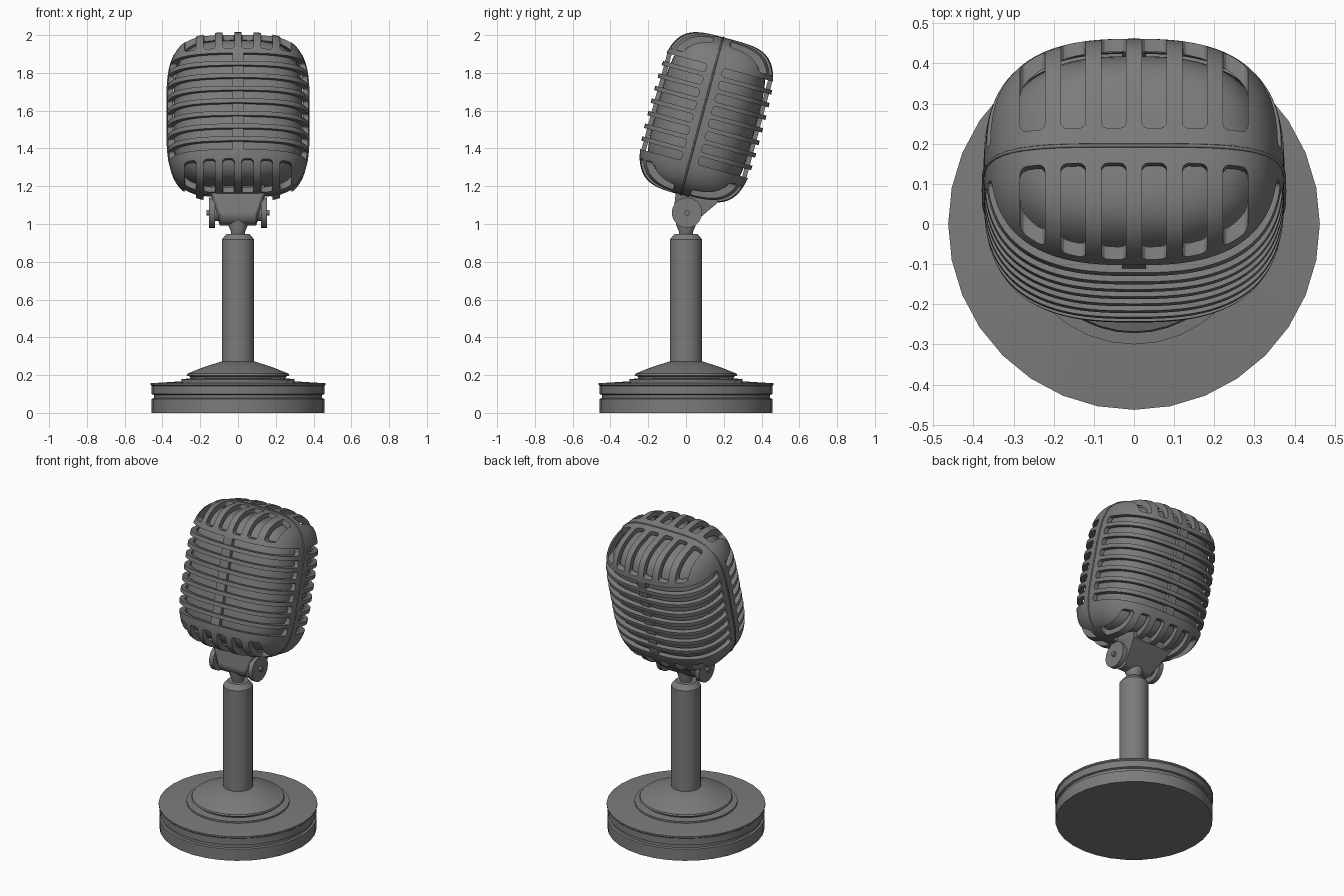
import bpy, bmesh, math
from mathutils import Matrix, Vector

default = bpy.data.objects.get("Cube")
if default:
    bpy.data.objects.remove(default, do_unlink=True)

grey = bpy.data.materials.new("satin_grey")
grey.use_nodes = True
COLOUR = (0.2, 0.2, 0.2, 1)
grey.diffuse_color = COLOUR
grey.node_tree.nodes["Principled BSDF"].inputs["Base Color"].default_value = COLOUR

# Frame of the tilted head
HEAD = Matrix.Translation((0, 0.108, 1.565)) @ Matrix.Rotation(math.radians(-15), 4, 'X')
HALF = Vector((0.375, 0.305, 0.432))
SEAM = -0.025


def finish(bm, name, matrix=None, angle=30):
    mesh = bpy.data.meshes.new(name)
    bm.to_mesh(mesh)
    bm.free()
    obj = bpy.data.objects.new(name, mesh)
    bpy.context.collection.objects.link(obj)
    obj.data.materials.append(grey)
    if matrix:
        obj.matrix_world = matrix
    smooth(obj, angle)
    return obj


def smooth(obj, angle=30):
    bpy.ops.object.select_all(action='DESELECT')
    obj.select_set(True)
    bpy.context.view_layer.objects.active = obj
    bpy.ops.object.shade_smooth_by_angle(angle=math.radians(angle))


def rounded_block(bm, half, cuts, flip=False):
    """Cube inflated to a soft, squarish capsule shape."""
    part = bmesh.new()
    bmesh.ops.create_cube(part, size=2)
    bmesh.ops.subdivide_edges(part, edges=part.edges[:], cuts=cuts, use_grid_fill=True)
    for v in part.verts:
        x, y, z = (abs(c) for c in v.co)
        flat = (x ** 2.7 + y ** 2.7) ** (1 / 2.7)
        v.co /= (flat ** 4 + z ** 4) ** 0.25
        v.co = Vector(a * b for a, b in zip(v.co, half))
    if flip:
        bmesh.ops.reverse_faces(part, faces=part.faces[:])
    temp = bpy.data.meshes.new("temp")
    part.to_mesh(temp)
    part.free()
    bm.from_mesh(temp)
    bpy.data.meshes.remove(temp)


def box(bm, low, high, bevel=0):
    low, high = Vector(low), Vector(high)
    size = high - low
    m = Matrix.Translation((low + high) / 2) @ Matrix.Diagonal((*size, 1))
    verts = bmesh.ops.create_cube(bm, size=1, matrix=m)["verts"]
    if bevel:
        edges = list({e for v in verts for e in v.link_edges})
        bmesh.ops.bevel(bm, geom=edges, offset=bevel, segments=3, profile=0.5, affect='EDGES')


def lathe(name, profile, steps=40):
    bm = bmesh.new()
    verts = [bm.verts.new((r, 0, z)) for r, z in profile]
    edges = [bm.edges.new(pair) for pair in zip(verts, verts[1:])]
    bmesh.ops.spin(bm, geom=verts + edges, axis=(0, 0, 1), cent=(0, 0, 0),
                   angle=math.tau, steps=steps, use_merge=False)
    bmesh.ops.remove_doubles(bm, verts=bm.verts[:], dist=0.0001)
    bmesh.ops.recalc_face_normals(bm, faces=bm.faces[:])
    return finish(bm, name)


def cross_cylinder(bm, x, y, z, radius, length, segments=32):
    m = Matrix.Translation((x, y, z)) @ Matrix.Rotation(math.pi / 2, 4, 'Y')
    bmesh.ops.create_cone(bm, cap_ends=True, segments=segments, radius1=radius,
                          radius2=radius, depth=length, matrix=m)


# Stand
lathe("base", [(0, 0), (0.458, 0), (0.458, 0.074), (0.446, 0.078), (0.446, 0.096),
               (0.458, 0.1), (0.458, 0.143), (0.463, 0.148), (0.463, 0.157),
               (0.3, 0.167), (0.3, 0.178), (0.265, 0.182), (0, 0.182)], 32)
lathe("base_cone", [(0, 0.18), (0.25, 0.18), (0.255, 0.192), (0.272, 0.198),
                    (0.268, 0.208), (0.18, 0.243), (0.088, 0.272), (0, 0.272)])
lathe("pole", [(0, 0.265), (0.086, 0.265), (0.086, 0.918), (0.06, 0.948), (0, 0.948)])
lathe("neck", [(0, 0.94), (0.036, 0.94), (0.036, 0.955), (0.052, 0.995), (0.052, 1.05), (0, 1.05)])

# Swivel bracket: a wedge from the pivot up to the head
bm = bmesh.new()
cross_cylinder(bm, 0, 0, 1.057, 0.066, 0.19)
for side in (-1, 1):
    for y, z in ((-0.05, 1.21), (-0.05, 1.16), (0.17, 1.15), (0.165, 1.11)):
        bm.verts.new((side * 0.14, y, z))
hull = bmesh.ops.convex_hull(bm, input=bm.verts[:])
extra = {g for key in ("geom_interior", "geom_unused") for g in hull[key]
         if isinstance(g, bmesh.types.BMVert)}
bmesh.ops.delete(bm, geom=list(extra), context='VERTS')
finish(bm, "swivel_bracket")

# Pivot discs and bolts
for side, label in ((1, "left"), (-1, "right")):
    bm = bmesh.new()
    cross_cylinder(bm, side * 0.138, 0.005, 1.06, 0.08, 0.03)
    cross_cylinder(bm, side * 0.11, 0.005, 1.06, 0.045, 0.04)
    finish(bm, label + "_pivot_disc")
    bm = bmesh.new()
    cross_cylinder(bm, side * 0.15, 0.005, 1.06, 0.015, 0.035, 16)
    finish(bm, label + "_bolt")

# Solid core inside the grille
bm = bmesh.new()
rounded_block(bm, HALF - Vector((0.034, 0.04, 0.04)), 20)
finish(bm, "head_core", HEAD)

# Hollow grille shell
bm = bmesh.new()
rounded_block(bm, HALF, 26)
rounded_block(bm, HALF - Vector((0.028, 0.028, 0.028)), 26, flip=True)
shell = finish(bm, "grille_shell", HEAD)

# Slots: wraparound rows on front and back, upright ones on top and bottom
bm = bmesh.new()
for face in (-1, 1):
    ys = sorted((SEAM + face * 0.045, face * 0.6))
    for row in range(8):
        z = 0.01 + (row - 3.5) * 0.069
        box(bm, (-0.6, ys[0], z - 0.0225), (0.6, ys[1], z + 0.0225), 0.013)
    for end in (-1, 1):
        zs = sorted((end * 0.302, end * 0.7))
        for column in range(6):
            x = (column - 2.5) * 0.101
            box(bm, (x - 0.031, ys[0], zs[0]), (x + 0.031, ys[1], zs[1]), 0.016)
cutter = finish(bm, "slot_cutter", HEAD)
cutter.hide_render = True
cut = shell.modifiers.new("slots", 'BOOLEAN')
cut.operation = 'DIFFERENCE'
cut.solver = 'EXACT'
cut.object = cutter
bpy.context.view_layer.objects.active = shell
bpy.ops.object.modifier_apply(modifier=cut.name)
bpy.data.objects.remove(cutter, do_unlink=True)
smooth(shell)

# Upright strips behind the grille bars
for face, label in ((-1, "front"), (1, "back")):
    bm = bmesh.new()
    y = face * 0.276
    box(bm, (-0.03, y - 0.012, -0.28), (0.03, y + 0.012, 0.28))
    finish(bm, label + "_grille_strip", HEAD)

# Raised seam around the middle of the shell
curve = bpy.data.curves.new("seam_ridge", 'CURVE')
curve.dimensions = '3D'
curve.bevel_depth = 0.005
curve.bevel_resolution = 1
line = curve.splines.new('POLY')
count = 72
line.points.add(count - 1)
for i, point in enumerate(line.points):
    a = math.tau * i / count
    c, s = math.cos(a), math.sin(a)
    k = (c ** 4 + s ** 4) ** -0.25
    point.co = (c * k * HALF.x, SEAM, s * k * HALF.z, 1)
line.use_cyclic_u = True
seam = bpy.data.objects.new("seam_ridge", curve)
seam.data.materials.append(grey)
seam.matrix_world = HEAD
bpy.context.collection.objects.link(seam)
